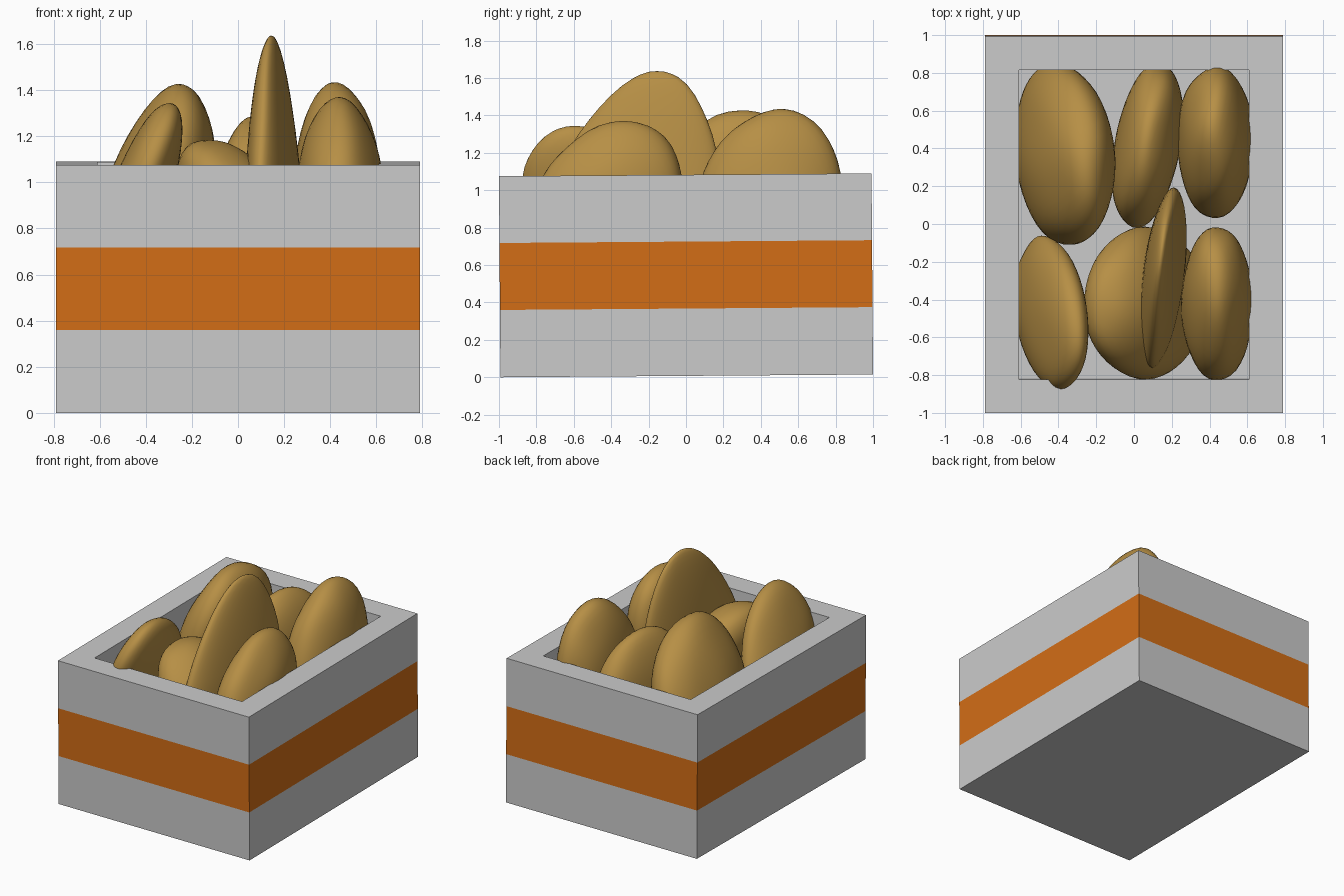
import bpy, bmesh, math
from mathutils import Vector, Matrix, noise

if "Cube" in bpy.data.objects:
    bpy.data.objects.remove(bpy.data.objects["Cube"])


def colour(name, rgb):
    m = bpy.data.materials.new(name)
    m.diffuse_color = (*rgb, 1)
    m.use_nodes = True
    m.node_tree.nodes["Principled BSDF"].inputs["Base Color"].default_value = m.diffuse_color
    return m


def add_object(name, bm, mats):
    mesh = bpy.data.meshes.new(name)
    bm.to_mesh(mesh)
    bm.free()
    for m in mats:
        mesh.materials.append(m)
    ob = bpy.data.objects.new(name, mesh)
    bpy.context.collection.objects.link(ob)
    return ob


orange = colour("orange_band", (0.65, 0.155, 0.008))
brown = colour("potato_skin", (0.47, 0.275, 0.06))

# Crate: rectangular rings from the base up the outside, over the rim, down to the floor
bm = bmesh.new()
levels = [(0.79, 0.996, 0), (0.79, 0.996, 0.36), (0.79, 0.996, 0.718),
          (0.79, 0.996, 1.075), (0.61, 0.82, 1.075), (0.61, 0.82, 0.18)]
rings = [[bm.verts.new((sx * x, sy * y, z)) for sx, sy in ((-1, -1), (1, -1), (1, 1), (-1, 1))]
         for x, y, z in levels]
for i, (lo, hi) in enumerate(zip(rings, rings[1:])):
    for k in range(4):
        f = bm.faces.new((lo[k], lo[(k + 1) % 4], hi[(k + 1) % 4], hi[k]))
        f.material_index = 1 if i == 1 else 0
bm.faces.new(rings[0][::-1])
bm.faces.new(rings[-1])
crate = add_object("crate", bm, [None, orange])
# The crate sits very slightly tipped, back edge raised
crate.rotation_euler.x = 0.0075
crate.location = (0, 0.004, 0.0075)


def potato(name, centre, radii, lean=(0, 0), yaw=0, taper=0.0, lump=0.05):
    """Lumpy ellipsoid; lean shears the top sideways, taper narrows the upper half."""
    bm = bmesh.new()
    bmesh.ops.create_icosphere(bm, subdivisions=4, radius=1)
    turn = Matrix.Rotation(math.radians(yaw), 3, 'Z')
    for v in bm.verts:
        p = v.co * (1 + lump * noise.noise(v.co * 1.3 + Vector(centre) * 9))
        t = 1 - taper * max(0, p.z)
        q = turn @ Vector((p.x * radii[0] * t, p.y * radii[1] * t, p.z * radii[2]))
        v.co = Vector((q.x + lean[0] * q.z, q.y + lean[1] * q.z, q.z)) + Vector(centre)
    for f in bm.faces:
        f.smooth = True
    return add_object(name, bm, [brown])


# Potatoes: back row, front row, then the one standing on top
potato("potato_back_left", (-0.37, 0.37, 0.85), (0.24, 0.48, 0.57), (0.21, -0.08), 4)
potato("potato_back_middle", (0.07, 0.42, 0.80), (0.175, 0.44, 0.48), (0, 0), -10)
potato("potato_back_right", (0.43, 0.43, 0.88), (0.205, 0.40, 0.545), (0.0, 0.12))
potato("potato_front_left", (-0.44, -0.47, 0.90), (0.14, 0.38, 0.44), (0.32, -0.28))
potato("potato_front_middle", (0.06, -0.42, 0.75), (0.25, 0.40, 0.45), (-0.44, 0))
potato("potato_front_right", (0.44, -0.42, 0.90), (0.19, 0.40, 0.465), (0, 0.2))
potato("potato_top", (0.155, -0.28, 0.95), (0.11, 0.475, 0.69), (-0.02, 0.18), -7, 0.25, 0.03)
